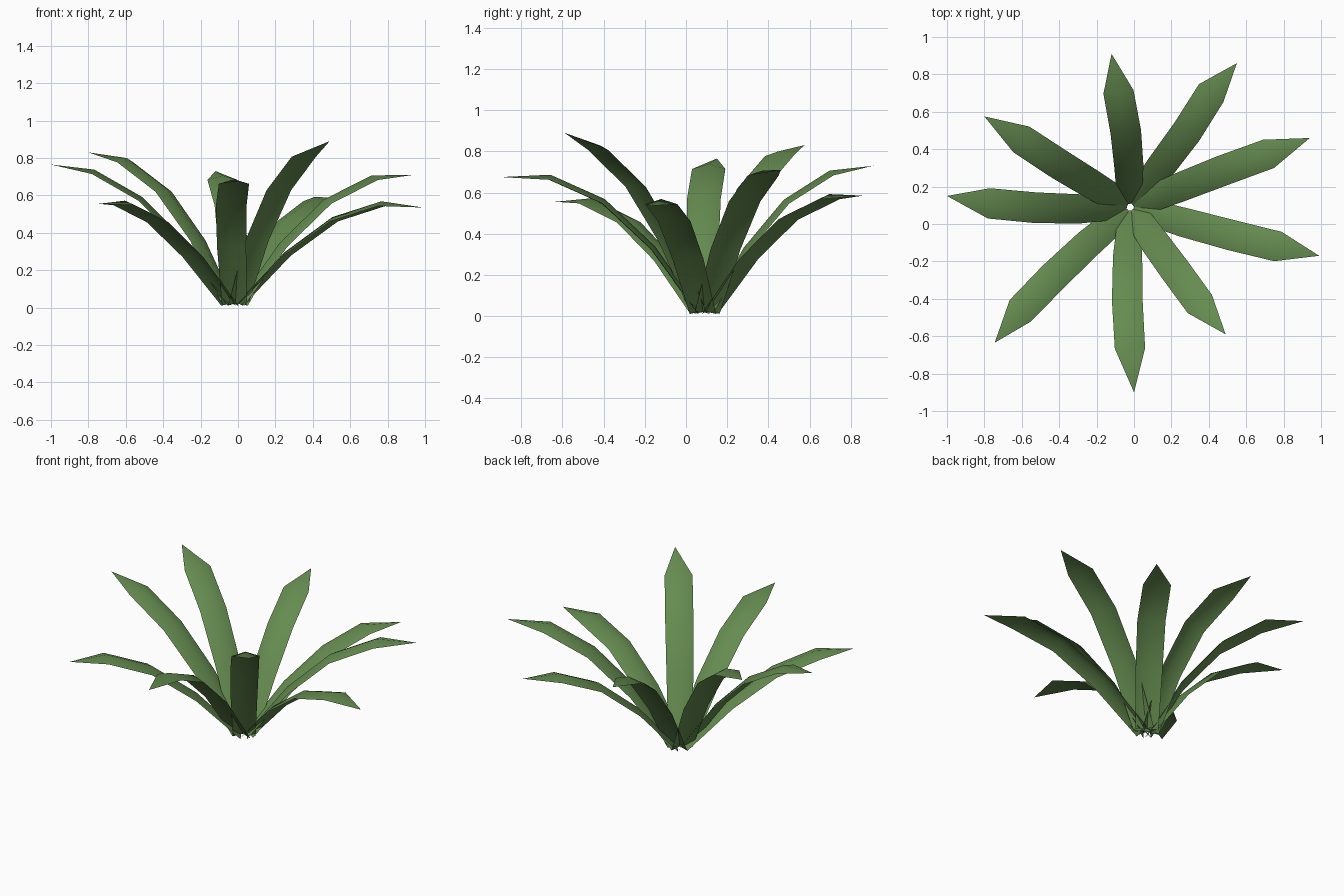
import bpy, bmesh
from mathutils import Vector

if "Cube" in bpy.data.objects:
    bpy.data.objects.remove(bpy.data.objects["Cube"])

green = bpy.data.materials.new("leaf green")
green.diffuse_color = (0.13, 0.26, 0.08, 1)
green.use_nodes = True
green.node_tree.nodes["Principled BSDF"].inputs["Base Color"].default_value = green.diffuse_color

CROWN = Vector((-0.02, 0.09, 0.02))
# blade profile: distance along chord, arch above chord, half width, ridge height,
# share of mid sway, share of shoulder sway
PROFILE = [(0.0, 0.0, 0.066, 0.020, 0.0, 0.0),
           (0.31, 0.108, 0.078, 0.024, 0.75, 0.0),
           (0.59, 0.150, 0.082, 0.025, 1.0, 0.0),
           (0.832, 0.110, 0.081, 0.025, 0.0, 1.0)]

# each leaf: tip position, mid sway, shoulder sway, arch scale
LEAVES = [((-0.12, 0.91, 0.73), -0.025, -0.012, 1.0),
          ((0.55, 0.86, 0.585), -0.003, 0.015, 0.92),
          ((0.94, 0.46, 0.71), 0.005, 0.0, 0.95),
          ((0.99, -0.17, 0.535), -0.01, -0.007, 1.0),
          ((0.49, -0.59, 0.89), -0.01, -0.013, 0.86),
          ((0.0, -0.90, 0.675), -0.026, -0.017, 1.07),
          ((-0.745, -0.635, 0.555), -0.028, -0.024, 0.9),
          ((-1.0, 0.15, 0.765), 0.034, 0.026, 0.86),
          ((-0.80, 0.575, 0.83), 0.006, 0.0, 1.0)]


def make_leaf(name, tip, mid, sway, arch):
    tip = Vector(tip)
    out = Vector((tip.x - CROWN.x, tip.y - CROWN.y, 0)).normalized()
    base = CROWN + out * 0.022
    chord = tip - base
    length = chord.length
    along = chord.normalized()
    side = Vector((-out.y, out.x, 0))
    up = along.cross(side).normalized()
    centres = [base + along * (a * length) + up * (n * arch * length)
               + side * (mid * m + sway * s)
               for a, n, w, r, m, s in PROFILE] + [tip]
    bm = bmesh.new()
    rows = []
    for i, (a, n, w, r, m, s) in enumerate(PROFILE):
        tangent = (centres[i + 1] - centres[max(i - 1, 0)]).normalized()
        normal = tangent.cross(side).normalized()
        c = centres[i]
        low = c - normal * (r * 0.7)
        rows.append([bm.verts.new(low + side * w),
                     bm.verts.new(c + normal * (r * 0.3)),
                     bm.verts.new(low - side * w)])
    for p, q in zip(rows, rows[1:]):
        for k in range(2):
            bm.faces.new((p[k], p[k + 1], q[k + 1], q[k]))
    point = bm.verts.new(tip)
    for k in range(2):
        bm.faces.new((rows[-1][k], rows[-1][k + 1], point))
    for f in bm.faces:
        f.smooth = True
        f.normal_update()
        if f.normal.z < 0:
            f.normal_flip()
    mesh = bpy.data.meshes.new(name)
    bm.to_mesh(mesh)
    bm.free()
    mesh.materials.append(green)
    bpy.context.collection.objects.link(bpy.data.objects.new(name, mesh))


# rosette of arching leaves
for i, leaf in enumerate(LEAVES):
    make_leaf(f"leaf_{i + 1}", *leaf)
